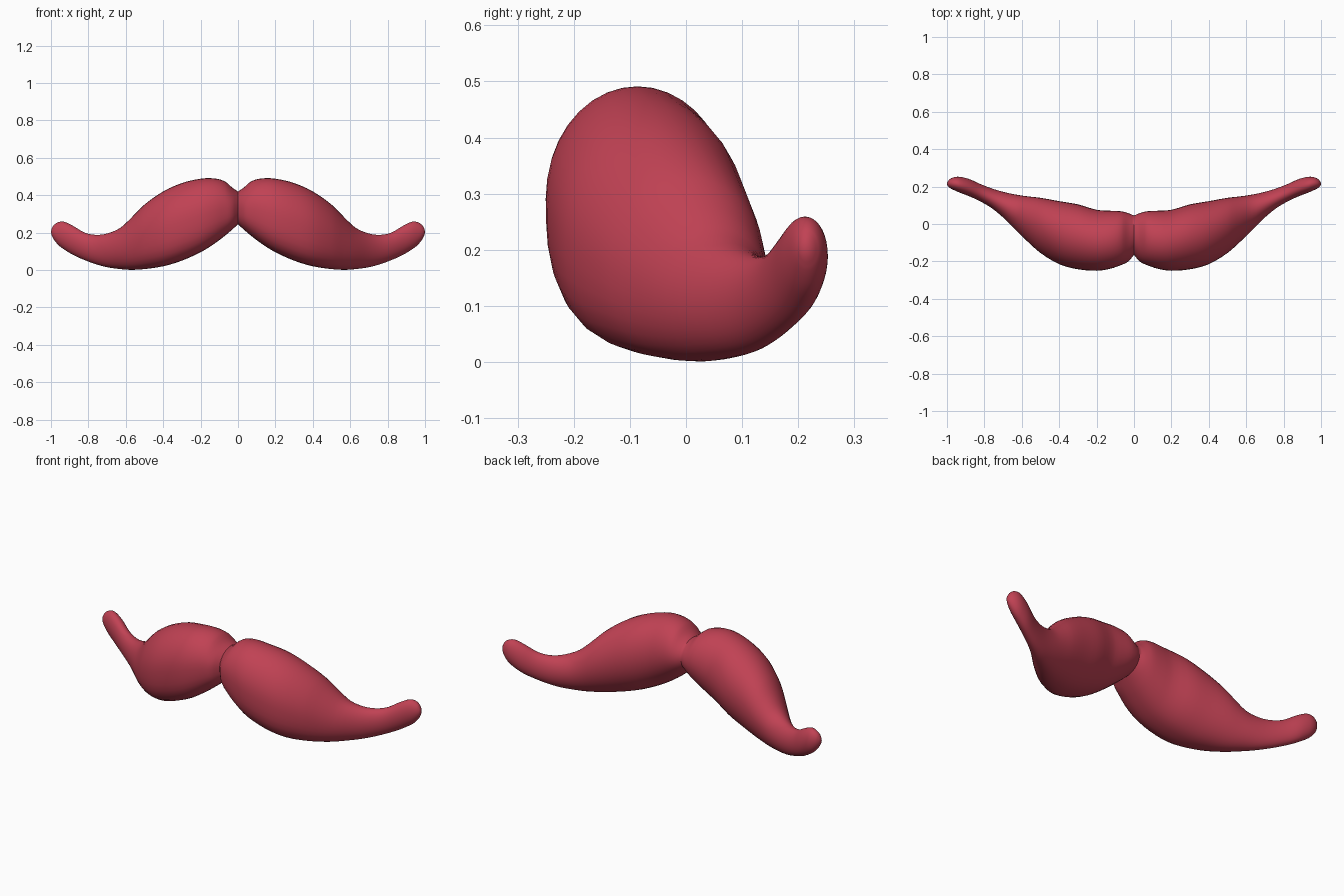
import bpy, bmesh, math

if "Cube" in bpy.data.objects:
    bpy.data.objects.remove(bpy.data.objects["Cube"])

red = bpy.data.materials.new("moustache_red")
red.diffuse_color = (0.53, 0.054, 0.088, 1)
red.use_nodes = True
red.node_tree.nodes["Principled BSDF"].inputs["Base Color"].default_value = red.diffuse_color

# Sections along one half: x, z low, z high, y front, y back
SECTIONS = [
    (0.00, .245, .420, -.165, .045),
    (0.03, .217, .440, -.200, .058),
    (0.07, .183, .474, -.220, .068),
    (0.13, .138, .490, -.240, .071),
    (0.20, .095, .488, -.250, .076),
    (0.30, .050, .465, -.242, .105),
    (0.40, .020, .420, -.215, .122),
    (0.50, .005, .350, -.155, .140),
    (0.57, .001, .280, -.093, .148),
    (0.63, .005, .225, -.035, .157),
    (0.70, .015, .195, .035, .172),
    (0.76, .031, .188, .084, .190),
    (0.82, .053, .200, .120, .213),
    (0.88, .080, .235, .148, .240),
    (0.93, .110, .258, .167, .252),
    (0.96, .133, .256, .180, .251),
    (0.985, .163, .240, .193, .240),
    (0.997, .186, .220, .204, .226),
]
TIP = (1.0, .215, .203)
SIDES, STEPS = 36, 3


def catmull(p0, p1, p2, p3, t):
    """Smooth interpolation with uneven spacing along x."""
    h = p2[0] - p1[0]
    out = [p1[0] + h * t]
    for a, b, c, d in list(zip(p0, p1, p2, p3))[1:]:
        m1 = (c - a) / (p2[0] - p0[0]) * h
        m2 = (d - b) / (p3[0] - p1[0]) * h
        out.append((2*t**3 - 3*t*t + 1) * b + (t**3 - 2*t*t + t) * m1
                   + (3*t*t - 2*t**3) * c + (t**3 - t*t) * m2)
    return out


def ring(bm, section):
    """Oval section, fuller at the lower front of the thick part."""
    x, z0, z1, y0, y1 = section
    full = 2 + 0.9 * max(0, min(1, (0.65 - x) / 0.3))
    verts = []
    for i in range(SIDES):
        a = 2 * math.pi * i / SIDES
        c, s = math.cos(a), math.sin(a)
        n = full if c < 0 and s < 0 else 2
        k = (abs(c)**n + abs(s)**n) ** (-1 / n)
        verts.append(bm.verts.new((x, (y0 + y1) / 2 + c * k * (y1 - y0) / 2,
                                   (z0 + z1) / 2 + s * k * (z1 - z0) / 2)))
    return verts


# Loft one half and close it at the curled tip
bm = bmesh.new()
rings = []
last = len(SECTIONS) - 1
for i in range(last):
    quad = [SECTIONS[max(0, min(last, i + k))] for k in (-1, 0, 1, 2)]
    for s in range(STEPS):
        rings.append(ring(bm, catmull(*quad, s / STEPS)))
rings.append(ring(bm, SECTIONS[-1]))
for r0, r1 in zip(rings, rings[1:]):
    for i in range(SIDES):
        j = (i + 1) % SIDES
        bm.faces.new((r0[i], r0[j], r1[j], r1[i]))
tip = bm.verts.new(TIP)
for i in range(SIDES):
    bm.faces.new((rings[-1][i], rings[-1][(i + 1) % SIDES], tip))
bmesh.ops.recalc_face_normals(bm, faces=bm.faces)

mesh = bpy.data.meshes.new("moustache")
bm.to_mesh(mesh)
bm.free()
mesh.materials.append(red)
moustache = bpy.data.objects.new("moustache", mesh)
bpy.context.collection.objects.link(moustache)

# Mirror into the second half, welded along the middle crease
mirror = moustache.modifiers.new("mirror", 'MIRROR')
mirror.use_clip = True
mirror.merge_threshold = 0.0005
bpy.context.view_layer.objects.active = moustache
moustache.select_set(True)
bpy.ops.object.modifier_apply(modifier="mirror")
bpy.ops.object.shade_smooth_by_angle(angle=math.radians(50))
